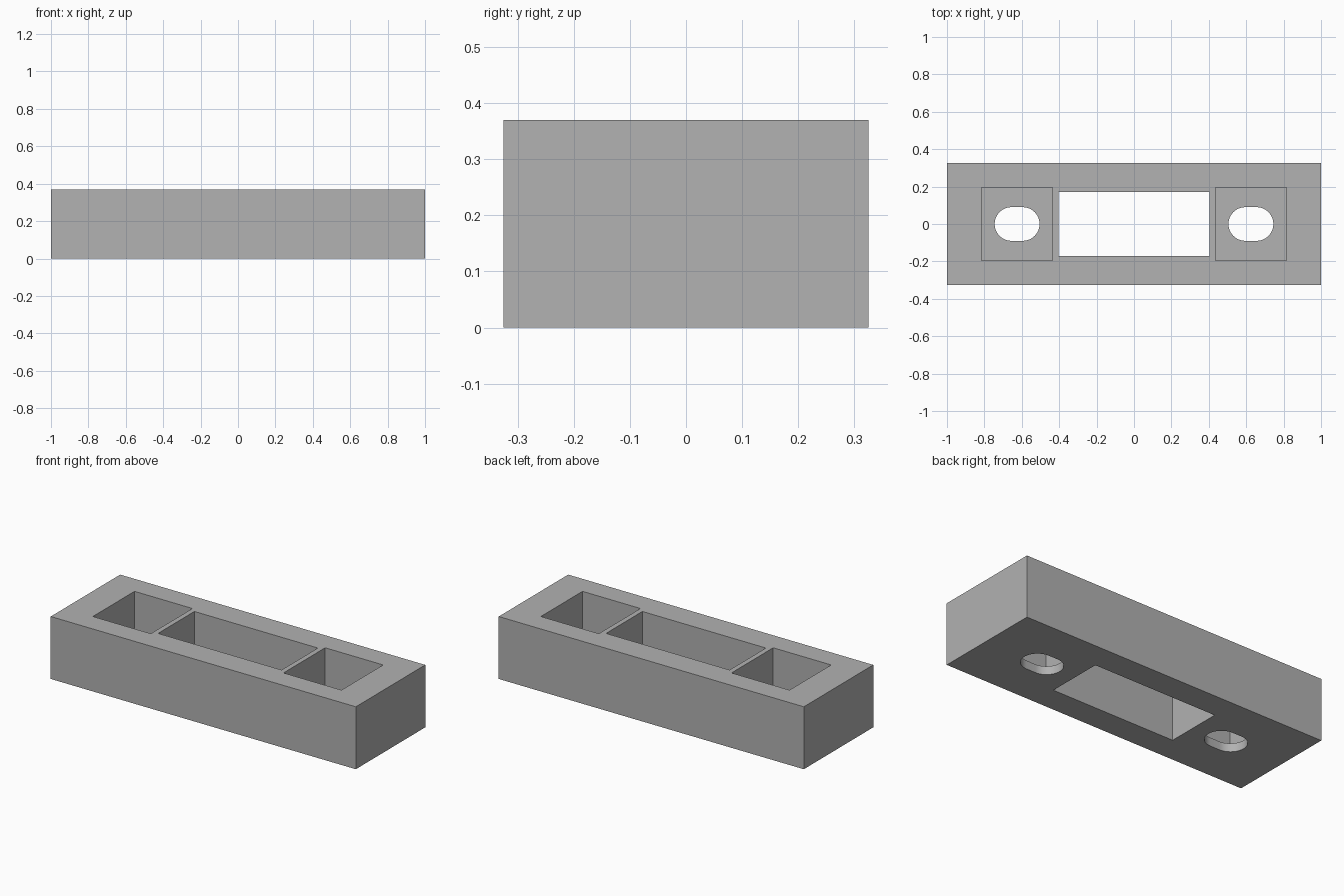
import bpy
import bmesh
import math
from mathutils import Matrix, Vector

if "Cube" in bpy.data.objects:
    bpy.data.objects.remove(bpy.data.objects["Cube"], do_unlink=True)

LENGTH, DEPTH, HEIGHT = 2.0, 0.65, 0.37
FLOOR = 0.05          # thickness under the side pockets
POCKET_X = 0.625      # pocket and slot centre

grey = bpy.data.materials.new("plain grey")
grey.use_nodes = True
grey.diffuse_color = (0.445, 0.445, 0.445, 1)
grey.node_tree.nodes["Principled BSDF"].inputs["Base Color"].default_value = grey.diffuse_color


def to_object(bm, name):
    mesh = bpy.data.meshes.new(name)
    bmesh.ops.recalc_face_normals(bm, faces=bm.faces)
    bm.to_mesh(mesh)
    bm.free()
    mesh.materials.append(grey)
    obj = bpy.data.objects.new(name, mesh)
    bpy.context.collection.objects.link(obj)
    return obj


def box(name, x, width, depth, bottom, top):
    bm = bmesh.new()
    place = Matrix.Translation((x, 0, (bottom + top) / 2))
    size = Matrix.Diagonal((width, depth, top - bottom, 1))
    bmesh.ops.create_cube(bm, size=1, matrix=place @ size)
    return to_object(bm, name)


def slot(name, x, radius, half_straight, bottom, top, steps=24):
    # Stadium outline made of two half circles, then extruded
    bm = bmesh.new()
    ring = []
    for side, start in ((1, -math.pi / 2), (-1, math.pi / 2)):
        for i in range(steps + 1):
            a = start + math.pi * i / steps
            ring.append(bm.verts.new((x + side * half_straight + radius * math.cos(a),
                                      radius * math.sin(a), bottom)))
    face = bm.faces.new(ring)
    grown = bmesh.ops.extrude_face_region(bm, geom=[face])["geom"]
    bmesh.ops.translate(bm, vec=Vector((0, 0, top - bottom)),
                        verts=[v for v in grown if isinstance(v, bmesh.types.BMVert)])
    return to_object(bm, name)


def cut(target, cutter):
    cutter.hide_render = True
    mod = target.modifiers.new("cut", "BOOLEAN")
    mod.operation = "DIFFERENCE"
    mod.solver = "EXACT"
    mod.object = cutter
    bpy.context.view_layer.objects.active = target
    bpy.ops.object.modifier_apply(modifier=mod.name)
    bpy.data.objects.remove(cutter, do_unlink=True)


# Solid block with a central window through it
block = box("mounting_block", 0, LENGTH, DEPTH, 0, HEIGHT)
cut(block, box("window_cutter", 0, 0.81, 0.34, -0.2, 0.6))

# Blind pocket and through slot at each end
for side in (-1, 1):
    x = side * POCKET_X
    cut(block, box("pocket_cutter", x, 0.38, 0.39, FLOOR, 0.6))
    cut(block, slot("slot_cutter", x, 0.09, 0.03, -0.2, 0.2))

# Smooth rounded slot walls, sharp edges elsewhere
bpy.ops.object.select_all(action="DESELECT")
block.select_set(True)
bpy.context.view_layer.objects.active = block
bpy.ops.object.shade_smooth_by_angle(angle=math.radians(30))
